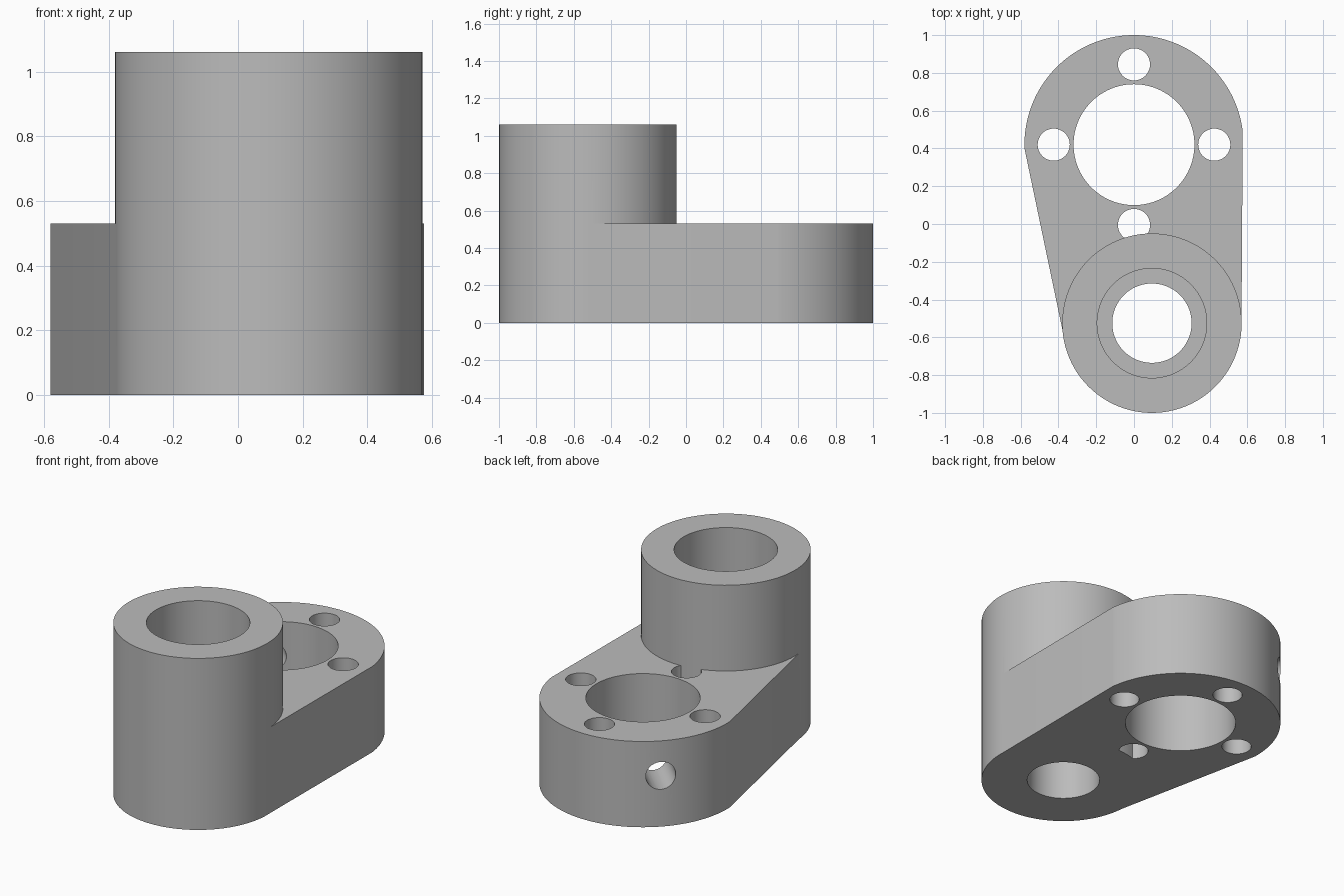
import bpy, bmesh
from math import sin, cos, radians, pi
from mathutils import Matrix, Vector

cube = bpy.data.objects.get("Cube")
if cube:
    bpy.data.objects.remove(cube, do_unlink=True)

grey = bpy.data.materials.new("machined grey")
grey.use_nodes = True
colour = (0.5, 0.5, 0.5, 1)
grey.diffuse_color = colour
grey.node_tree.nodes["Principled BSDF"].inputs["Base Color"].default_value = colour

PLATE, PLATE_R, PLATE_H = Vector((0, 0.42)), 0.58, 0.53
BOSS, BOSS_R, BOSS_H = Vector((0.095, -0.525)), 0.475, 1.06


def arc(centre, radius, start, end, steps):
    span = radians(end - start)
    return [(centre[0] + radius * cos(radians(start) + span * i / steps),
             centre[1] + radius * sin(radians(start) + span * i / steps))
            for i in range(steps + 1)]


def prism(name, outline, low, high):
    """Extrude a closed outline from one height to another."""
    bm = bmesh.new()
    base = bm.faces.new([bm.verts.new((x, y, low)) for x, y in outline])
    top = bmesh.ops.extrude_face_region(bm, geom=[base])["geom"]
    bmesh.ops.translate(bm, vec=(0, 0, high - low),
                        verts=[v for v in top if isinstance(v, bmesh.types.BMVert)])
    bmesh.ops.recalc_face_normals(bm, faces=bm.faces)
    mesh = bpy.data.meshes.new(name)
    bm.to_mesh(mesh)
    bm.free()
    mesh.materials.append(grey)
    obj = bpy.data.objects.new(name, mesh)
    bpy.context.collection.objects.link(obj)
    return obj


def cylinder(name, centre, radius, low, high, steps=96):
    return prism(name, arc(centre, radius, 0, 360, steps)[:-1], low, high)


def combine(target, other, operation):
    """Apply a boolean and discard the second object."""
    mod = target.modifiers.new(operation, "BOOLEAN")
    mod.operation, mod.object, mod.solver = operation, other, "EXACT"
    bpy.context.view_layer.objects.active = target
    bpy.ops.object.modifier_apply(modifier=mod.name)
    bpy.data.objects.remove(other, do_unlink=True)


# Flange plate: round back end with straight flanks running into the boss
outline = arc(PLATE, PLATE_R, 7, 182, 96)
outline += arc(BOSS, BOSS_R - 0.001, 185.5, 360, 1)
bracket = prism("lever_bracket", outline, 0, PLATE_H)

# Large bore and four bolt holes around it
combine(bracket, cylinder("plate_bore", PLATE, 0.32, -0.1, 0.7), "DIFFERENCE")
for i in range(4):
    spot = PLATE + 0.425 * Vector((cos(i * pi / 2), sin(i * pi / 2)))
    combine(bracket, cylinder("bolt_hole", spot, 0.085, -0.1, 0.7, 48), "DIFFERENCE")

# Radial set screw hole through the rim into the large bore
screw = cylinder("screw_hole", (0, 0), 0.085, 0.2, 0.8, 48)
screw.data.transform(Matrix.Translation((PLATE.x, PLATE.y, 0.315))
                     @ Matrix.Rotation(radians(135), 4, "Z")
                     @ Matrix.Rotation(pi / 2, 4, "Y"))
combine(bracket, screw, "DIFFERENCE")

# Tall boss with a stepped bore
combine(bracket, cylinder("boss", BOSS, BOSS_R, 0, BOSS_H), "UNION")
combine(bracket, cylinder("boss_bore", BOSS, 0.21, -0.1, 1.2), "DIFFERENCE")
combine(bracket, cylinder("boss_counterbore", BOSS, 0.29, PLATE_H, 1.2), "DIFFERENCE")

# Smooth round walls, crisp edges
bpy.ops.object.select_all(action="DESELECT")
bracket.select_set(True)
bpy.context.view_layer.objects.active = bracket
bpy.ops.object.shade_smooth_by_angle(angle=radians(20))
